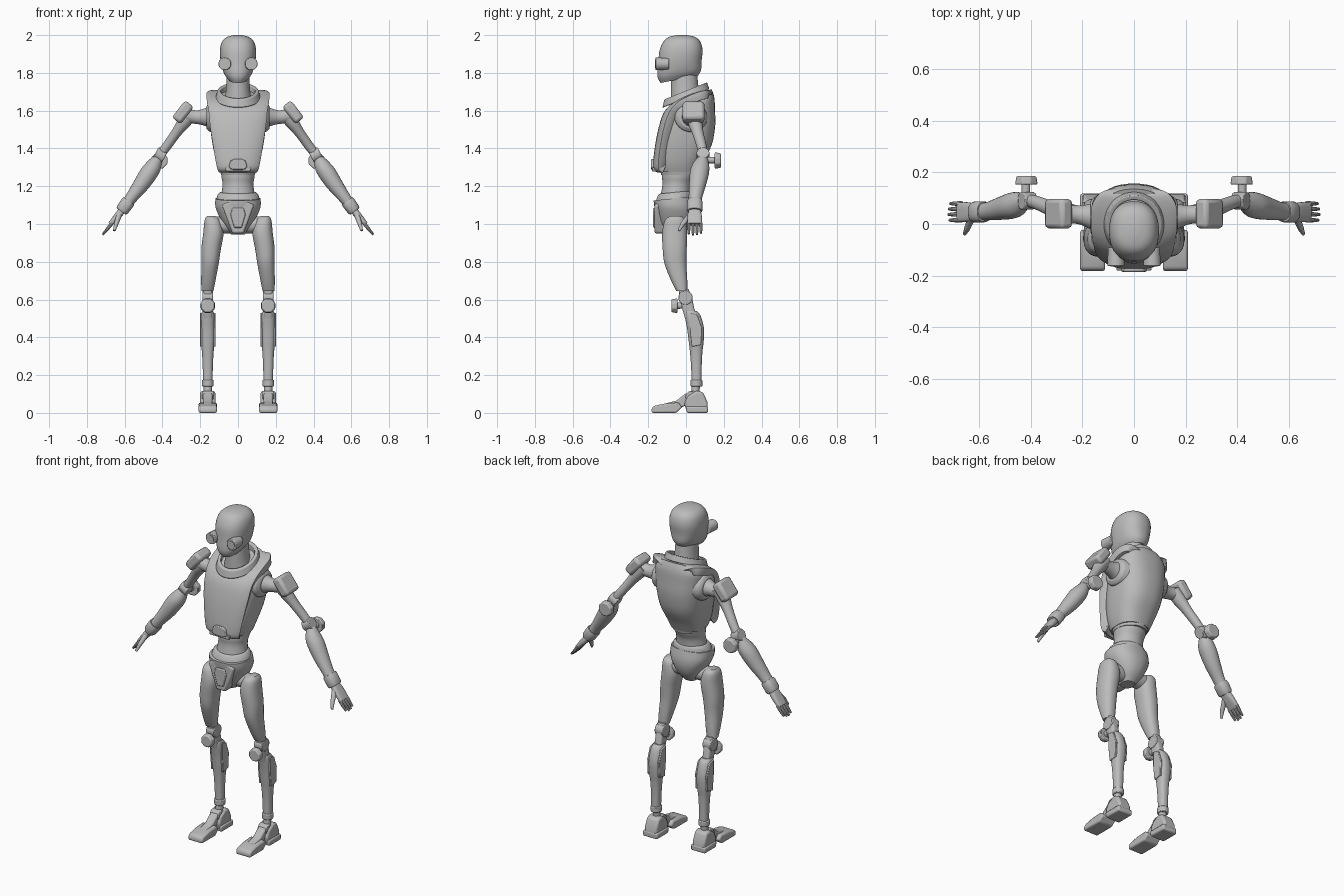
import bpy, bmesh, math
from mathutils import Vector, Matrix

grey = bpy.data.materials.new("grey metal")
grey.diffuse_color = (0.5, 0.5, 0.5, 1)


def finish(name, bm, mirror=False, bevel=0, angle=35):
    """Turn a bmesh into a shaded, optionally bevelled and mirrored object."""
    bmesh.ops.recalc_face_normals(bm, faces=bm.faces)
    me = bpy.data.meshes.new(name)
    bm.to_mesh(me)
    bm.free()
    me.materials.append(grey)
    ob = bpy.data.objects.new(name, me)
    bpy.context.collection.objects.link(ob)
    bpy.ops.object.select_all(action='DESELECT')
    bpy.context.view_layer.objects.active = ob
    ob.select_set(True)
    bpy.ops.object.shade_smooth_by_angle(angle=math.radians(angle))
    if bevel:
        b = ob.modifiers.new("bevel", 'BEVEL')
        b.width, b.segments = bevel, 2
    if mirror:
        ob.modifiers.new("mirror", 'MIRROR')
    return ob


def resample(secs, k):
    """Catmull-Rom interpolation between sections."""
    out = []
    for i in range(len(secs) - 1):
        a, b, c, d = (secs[max(i - 1, 0)], secs[i], secs[i + 1], secs[min(i + 2, len(secs) - 1)])
        for j in range(k):
            t = j / k
            out.append([0.5 * (2 * q + (r - p) * t + (2 * p - 5 * q + 4 * r - s) * t * t
                               + (3 * q - p - 3 * r + s) * t ** 3) for p, q, r, s in zip(a, b, c, d)])
    return out + [secs[-1]]


def loft(name, secs, u=(1, 0, 0), axis=None, n=28, power=2, k=1, mirror=False, bevel=0, hollow=False):
    """Sections are (x, y, z, half_u, half_v[, tilt]) stacked along an axis."""
    secs = [tuple(s) + (0,) * (6 - len(s)) for s in secs]
    ax = Vector(axis) if axis else Vector(secs[-1][:3]) - Vector(secs[0][:3])
    ax.normalize()
    u = Vector(u)
    u = (u - ax * u.dot(ax)).normalized()
    v = ax.cross(u)
    if k > 1:
        secs = resample(secs, k)
    bm = bmesh.new()
    rings = []
    for x, y, z, a, b, tilt in secs:
        ring = []
        for i in range(n):
            t = 2 * math.pi * (i + 0.5) / n
            c, s = math.cos(t), math.sin(t)
            pu = a * math.copysign(abs(c) ** (2 / power), c)
            pv = b * math.copysign(abs(s) ** (2 / power), s)
            ring.append(bm.verts.new(Vector((x, y, z)) + u * pu + v * pv + ax * pv * tilt))
        rings.append(ring)
    pairs = list(zip(rings, rings[1:])) + ([(rings[-1], rings[0])] if hollow else [])
    for p, q in pairs:
        for i in range(n):
            bm.faces.new((p[i], p[(i + 1) % n], q[(i + 1) % n], q[i]))
    if not hollow:
        bm.faces.new(rings[0])
        bm.faces.new(rings[-1])
    return finish(name, bm, mirror, bevel)


def rod(name, p, q, r, r2=None, n=20, mirror=True, bevel=0):
    d = Vector(q) - Vector(p)
    u = (0, 1, 0) if abs(d.normalized().y) < 0.8 else (1, 0, 0)
    r2 = r2 or r
    return loft(name, [(*p, r, r), (*q, r2, r2)], u=u, n=n, mirror=mirror, bevel=bevel)


def box(name, c, size, tilt_y=0, bevel=0.01, mirror=True):
    bm = bmesh.new()
    m = Matrix.Translation(c) @ Matrix.Rotation(tilt_y, 4, 'Y') @ Matrix.Diagonal((*size, 1))
    bmesh.ops.create_cube(bm, size=1, matrix=m)
    return finish(name, bm, mirror, bevel)


def prism(name, prof, p0, p1, along='x', bevel=0.008, mirror=True):
    """Extrude a profile: (y, z) along x, or (x, z) along y."""
    bm = bmesh.new()
    put = (lambda a, b, t: (t, a, b)) if along == 'x' else (lambda a, b, t: (a, t, b))
    r0 = [bm.verts.new(put(a, b, p0)) for a, b in prof]
    r1 = [bm.verts.new(put(a, b, p1)) for a, b in prof]
    bm.faces.new(r0)
    bm.faces.new(r1)
    for i in range(len(prof)):
        j = (i + 1) % len(prof)
        bm.faces.new((r0[i], r0[j], r1[j], r1[i]))
    return finish(name, bm, mirror, bevel)


Z = (0, 0, 1)

# head, eyes and neck
loft("head", [(0, -.035, 1.767, .05, .10, .2), (0, -.036, 1.80, .075, .116, .13),
              (0, -.032, 1.86, .092, .115, .03), (0, -.026, 1.92, .096, .114), (0, -.022, 1.965, .085, .098),
              (0, -.022, 1.99, .058, .07), (0, -.022, 2.0, .02, .025)], axis=Z, n=36, power=2.3, k=4)
rod("eye", (.07, -.09, 1.848), (.07, -.162, 1.848), .03, .034, n=24, bevel=.004)
rod("eye_lens", (.07, -.14, 1.848), (.07, -.165, 1.848), .022)
loft("neck", [(0, .0, 1.62, .08, .08), (0, -.005, 1.69, .066, .075), (0, -.01, 1.79, .06, .07)], axis=Z, k=3)

# collar ring around the neck
loft("collar", [(0, 0, 1.665, .12, .125, .4), (0, -.002, 1.705, .108, .113, .4),
                (0, -.002, 1.705, .09, .095, .4), (0, 0, 1.665, .09, .095, .4)],
     axis=Z, n=36, hollow=True, bevel=.004)

# torso shell
loft("torso", [(0, -.035, 1.275, .095, .10), (0, -.03, 1.33, .115, .12), (0, -.008, 1.42, .135, .145),
               (0, .012, 1.52, .148, .143), (0, .03, 1.60, .15, .124), (0, .05, 1.65, .142, .10, .2),
               (0, .05, 1.685, .11, .085, .35)], axis=Z, n=36, power=2.5, k=4)

# chest bib: a curved strip from the nape over the shoulders and down the front
path = [(.138, 1.685, .075), (.115, 1.708, .13), (.06, 1.70, .163), (-.01, 1.675, .167), (-.07, 1.642, .163),
        (-.118, 1.59, .155), (-.145, 1.51, .147), (-.163, 1.42, .133), (-.174, 1.33, .118),
        (-.172, 1.288, .108), (-.15, 1.272, .10)]
path = resample(path, 3)
bm = bmesh.new()
rows = []
for i, (y, z, w) in enumerate(path):
    row = []
    for j in range(13):
        s = j / 6 - 1
        sag = .028 * abs(s) ** 3 * min(1, i / 15)      # front edges wrap backwards
        row.append(bm.verts.new((w * s, y + sag, z)))
    rows.append(row)
for p, q in zip(rows, rows[1:]):
    for j in range(12):
        bm.faces.new((p[j], p[j + 1], q[j + 1], q[j]))
bib = finish("chest_bib", bm)
bm = bmesh.new()
bm.from_mesh(bib.data)
if sum(f.normal.y for f in bm.faces) > 0:
    bmesh.ops.reverse_faces(bm, faces=bm.faces)
bm.to_mesh(bib.data)
bm.free()
sol = bib.modifiers.new("thickness", 'SOLIDIFY')
sol.thickness, sol.offset = .045, -1
bev = bib.modifiers.new("bevel", 'BEVEL')
bev.width, bev.segments, bev.angle_limit = .008, 2, math.radians(50)

# belly buckle on the bib
prism("belly_buckle", [(-.05, 1.30), (-.04, 1.335), (-.02, 1.345), (.02, 1.345), (.04, 1.335), (.05, 1.30),
                       (.03, 1.287), (-.03, 1.287)], -.185, -.15, 'y', .005, False)
prism("belly_trim", [(-.065, 1.278), (-.068, 1.30), (.068, 1.30), (.065, 1.278)], -.179, -.15, 'y', .003, False)

# waist and pelvis
loft("waist", [(0, -.03, 1.30, .09, .095), (0, -.04, 1.25, .088, .088), (0, -.047, 1.21, .082, .078),
               (0, -.055, 1.15, .09, .08)], axis=Z, k=4)
loft("waist_ring", [(0, -.035, 1.26, .09, .097), (0, -.035, 1.285, .096, .103)], axis=Z)
loft("pelvis_rim", [(0, -.062, 1.132, .115, .098, .1), (0, -.06, 1.155, .108, .092, .1),
                    (0, -.06, 1.168, .095, .082, .1)], axis=Z, bevel=.004)
loft("pelvis", [(0, -.068, 1.135, .12, .104, .1), (0, -.06, 1.09, .12, .108), (0, -.055, 1.04, .10, .10),
                (0, -.055, .99, .072, .08), (0, -.055, .945, .038, .042)], axis=Z, power=2.3, k=4)
prism("pelvis_front_plate", [(-.085, 1.10), (-.045, 1.122), (.045, 1.122), (.085, 1.10), (.045, .99),
                             (.03, .95), (-.03, .95), (-.045, .99)], -.166, -.10, 'y', .01, False)
prism("pelvis_centre_plate", [(-.03, 1.085), (.03, 1.085), (.04, 1.05), (.02, .98), (-.02, .98), (-.04, 1.05)],
      -.174, -.13, 'y', .005, False)
rod("hip_joint", (.03, -.055, .995), (.13, -.055, .995), .045)

# shoulder and upper arm
loft("shoulder_socket", [(.12, .025, 1.565, .09, .085), (.155, .025, 1.565, .08, .075),
                         (.168, .027, 1.565, .062, .058)], u=(0, 1, 0), axis=(1, 0, 0), bevel=.004)
loft("shoulder_link", [(.155, .027, 1.567, .055, .055), (.19, .032, 1.566, .042, .042),
                       (.225, .037, 1.566, .036, .036), (.275, .04, 1.575, .04, .04)],
     u=(0, 1, 0), axis=(1, 0, 0), k=3)
box("shoulder_block", (.292, .04, 1.592), (.058, .115, .115), math.radians(-38), .016)
loft("upper_arm", [(.25, .04, 1.585, .04, .04), (.285, .048, 1.54, .038, .036), (.325, .062, 1.485, .03, .027),
                   (.375, .082, 1.415, .026, .025), (.405, .09, 1.375, .024, .024)],
     u=(0, 1, 0), k=3)

# elbow with its rear knob
rod("elbow_disc", (.388, .09, 1.352), (.436, .09, 1.378), .034, bevel=.004)
rod("elbow_stem", (.418, .08, 1.338), (.418, .155, 1.338), .017)
rod("elbow_knob", (.416, .152, 1.336), (.416, .185, 1.336), .047, .042, n=8, bevel=.006)

# forearm and hand
loft("forearm", [(.425, .088, 1.345, .028, .028), (.447, .078, 1.305, .046, .042), (.475, .07, 1.265, .05, .047),
                 (.515, .06, 1.205, .044, .042), (.56, .05, 1.145, .036, .033), (.59, .047, 1.105, .033, .03)],
     u=(0, 1, 0), k=4)
loft("wrist_cuff", [(.578, .047, 1.122, .038, .034), (.585, .047, 1.113, .041, .037),
                    (.612, .046, 1.075, .041, .035), (.618, .046, 1.067, .036, .03)], u=(0, 1, 0), power=2.5)
loft("palm", [(.607, .046, 1.08, .028, .02), (.64, .046, 1.04, .038, .018), (.677, .046, .998, .037, .012)],
     u=(0, 1, 0), power=3, k=3)
for i, y in enumerate((.015, .037, .058, .079)):
    s = (.9, 1, .97, .85)[i]
    rod("finger_%d" % (i + 1), (.667, y, 1.005), (.669 + .024 * s, y, .998 - .026 * s), .010, .009, n=10)
    rod("fingertip_%d" % (i + 1), (.667 + .024 * s, y, 1.0 - .026 * s), (.669 + .048 * s, y, 1.0 - .057 * s),
        .009, .006, n=10)
rod("thumb", (.63, .02, 1.045), (.645, -.018, 1.0), .015, .012, n=12)
rod("thumb_tip", (.644, -.016, 1.003), (.655, -.038, .965), .012, .007, n=12)

# mirrored limbs: each is built at +x
for ob in list(bpy.data.objects):
    if ob.name.startswith(("shoulder", "upper_arm", "forearm", "wrist", "palm")) and "mirror" not in ob.modifiers:
        ob.modifiers.new("mirror", 'MIRROR')

# thigh
loft("thigh", [(.142, -.055, 1.042, .022, .03), (.135, -.057, 1.02, .042, .055), (.13, -.06, .955, .054, .066),
               (.142, -.06, .87, .052, .064), (.148, -.056, .79, .046, .058), (.157, -.036, .70, .038, .043),
               (.162, -.022, .645, .032, .029)], axis=Z, power=2.3, k=4, mirror=True)

# knee with its front knob
rod("knee_disc", (.133, -.003, .61), (.187, -.003, .61), .038, bevel=.004)
loft("knee_link", [(.16, -.012, .655, .024, .026), (.16, .0, .60, .024, .034), (.16, .025, .50, .024, .03)],
     axis=Z, power=4, mirror=True)
rod("knee_stem", (.16, 0, .57), (.16, -.05, .567), .017)
rod("knee_knob", (.16, -.045, .567), (.16, -.077, .567), .042, .037, n=8, bevel=.006)

# calf and ankle
loft("calf", [(.16, .025, .54, .028, .03), (.16, .035, .515, .036, .042), (.16, .05, .45, .039, .045),
              (.16, .054, .38, .038, .04), (.16, .054, .32, .031, .033), (.16, .055, .24, .027, .028),
              (.16, .056, .15, .025, .026)], axis=Z, power=2.4, k=4, mirror=True)
for side in (.125, .195):
    prism("calf_side_plate", [(.02, .53), (.06, .52), (.085, .45), (.08, .36), (.03, .35), (.02, .44)],
          side - .006, side + .006, bevel=.003)
loft("ankle_cuff", [(.16, .055, .14, .031, .032), (.16, .055, .175, .031, .032)], axis=Z, mirror=True, bevel=.005)
rod("ankle_rod", (.16, .053, .15), (.16, .045, .07), .022)
rod("ankle_hinge", (.13, .03, .085), (.19, .03, .085), .032, bevel=.004)

# foot: heel block, sole and toe plate
prism("heel", [(.0, .02), (.01, 0), (.115, 0), (.115, .055), (.09, .11), (.055, .118), (.01, .09), (-.01, .05)],
      .12, .20, bevel=.012)
prism("heel_sole", [(.005, 0), (.117, 0), (.117, .035), (.0, .035)], .112, .208)
prism("instep", [(-.10, .02), (-.05, .015), (.02, .05), (.05, .09), (.0, .105), (-.05, .065), (-.11, .05)],
      .135, .185)
prism("toe", [(-.182, 0), (-.05, 0), (-.02, .03), (-.04, .055), (-.11, .05), (-.17, .037), (-.182, .025)],
      .112, .208, bevel=.012)
